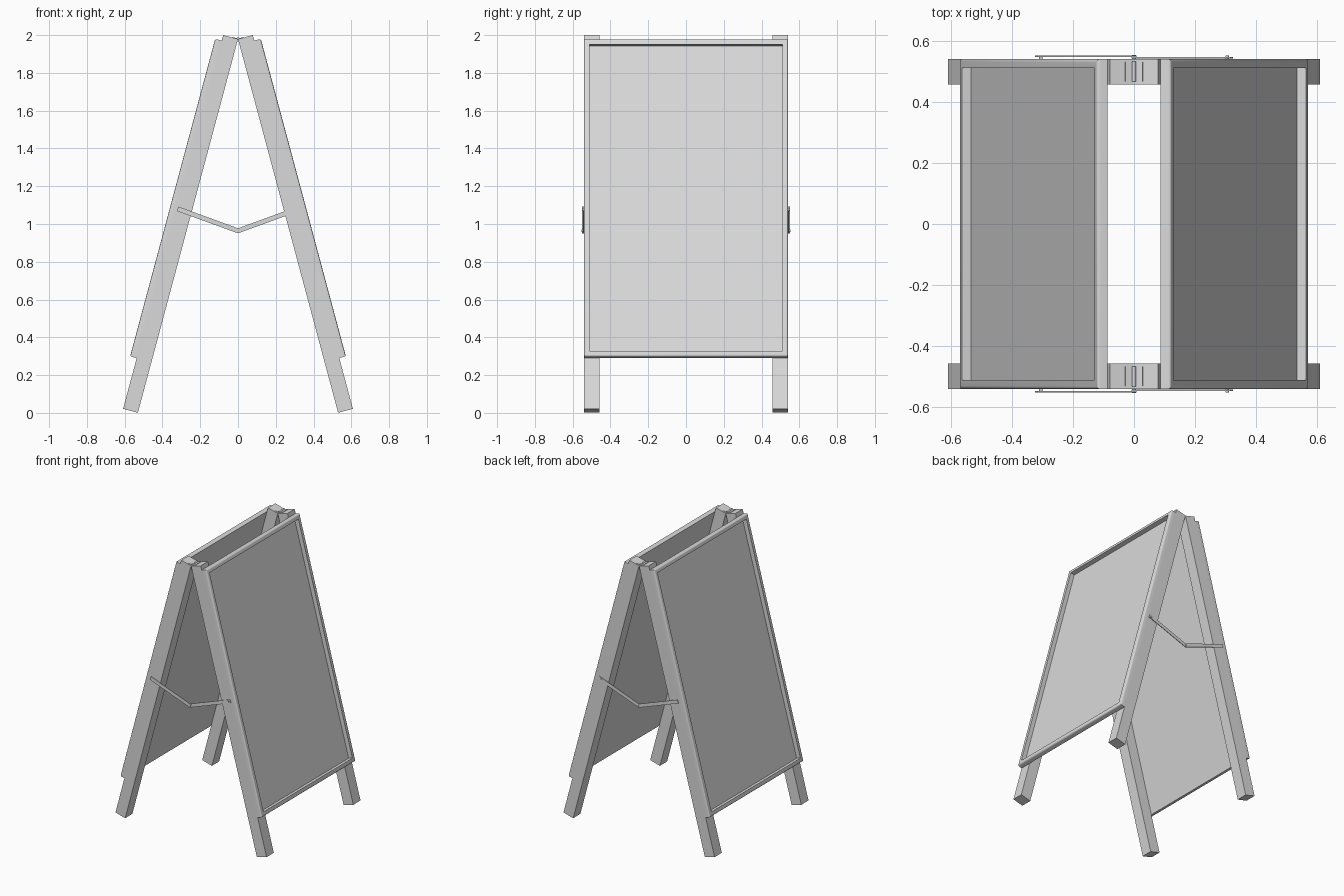
import bpy, bmesh, math
from mathutils import Matrix, Vector

if "Cube" in bpy.data.objects:
    bpy.data.objects.remove(bpy.data.objects["Cube"])

gray = bpy.data.materials.new("light_gray")
gray.use_nodes = True
gray.diffuse_color = (0.7, 0.7, 0.7, 1)
gray.node_tree.nodes["Principled BSDF"].inputs["Base Color"].default_value = (0.7, 0.7, 0.7, 1)

TILT = math.radians(15)
APEX = 1.979      # height where the two leaves meet
HALF = 0.54       # half width of the board
LEG_T = 0.081     # leg thickness
FACE_T = 0.117    # outer face of the frame
TOP, BOTTOM, RAIL = 0.03, 1.77, 0.042


def leaf_point(side, p):
    """Leaf space (outward, across, down the leg) to world space."""
    t, y, s = p
    x = s * math.sin(TILT) + t * math.cos(TILT)
    z = APEX - s * math.cos(TILT) + t * math.sin(TILT)
    return Vector((side * x, y, z))


def finish(bm, name, smooth=False):
    bmesh.ops.recalc_face_normals(bm, faces=bm.faces)
    mesh = bpy.data.meshes.new(name)
    bm.to_mesh(mesh)
    bm.free()
    mesh.materials.append(gray)
    obj = bpy.data.objects.new(name, mesh)
    bpy.context.collection.objects.link(obj)
    if smooth:
        bpy.ops.object.select_all(action="DESELECT")
        obj.select_set(True)
        bpy.context.view_layer.objects.active = obj
        bpy.ops.object.shade_smooth_by_angle(angle=math.radians(35))
    return obj


def box_mesh(lo, hi):
    bm = bmesh.new()
    bmesh.ops.create_cube(bm, size=1)
    lo, hi = Vector(lo), Vector(hi)
    for v in bm.verts:
        v.co = (lo + hi) / 2 + v.co * Matrix.Diagonal(hi - lo)
    return bm


def leaf_box(name, side, lo, hi):
    bm = box_mesh(lo, hi)
    for v in bm.verts:
        v.co = leaf_point(side, v.co)
    return finish(bm, name)


def frame(name, side):
    """Open rectangular frame with a rounded outer rim."""
    bm = box_mesh((LEG_T, -HALF, TOP), (FACE_T, HALF, BOTTOM))
    bm.normal_update()
    ends = [f for f in bm.faces if abs(f.normal.x) > 0.9]
    rim = [e for f in ends if f.normal.x > 0 for e in f.edges]
    bmesh.ops.inset_individual(bm, faces=ends, thickness=RAIL)
    loops = [e for f in ends for e in f.edges]
    bmesh.ops.delete(bm, geom=ends, context="FACES_ONLY")
    bmesh.ops.bridge_loops(bm, edges=loops)
    bmesh.ops.bevel(bm, geom=rim, offset=0.01, segments=4, profile=0.5, affect="EDGES")
    for v in bm.verts:
        v.co = leaf_point(side, v.co)
    return finish(bm, name, smooth=True)


def cylinder(name, radius, depth, centre):
    bm = bmesh.new()
    bmesh.ops.create_cone(bm, cap_ends=True, segments=16, radius1=radius, radius2=radius,
                          depth=depth, matrix=Matrix.Translation(centre) @ Matrix.Rotation(math.pi / 2, 4, "X"))
    return finish(bm, name, smooth=True)


# Box corners need per-axis scaling rather than a matrix product
def box_mesh(lo, hi):
    bm = bmesh.new()
    bmesh.ops.create_cube(bm, size=1)
    for v in bm.verts:
        v.co = Vector([(a + b) / 2 + c * (b - a) for a, b, c in zip(lo, hi, v.co)])
    return bm


# Two tilted leaves: legs, frame, board and hinge plates
for side, label in ((1, "left"), (-1, "right")):
    frame(label + "_frame", side)
    edge = HALF - RAIL / 2
    leaf_box(label + "_board", side, (LEG_T, -edge, TOP + RAIL / 2), (LEG_T + 0.005, edge, BOTTOM - RAIL / 2))
    for end, where in ((-1, "front"), (1, "back")):
        y0, y1 = sorted((end * 0.457, end * HALF))
        leaf_box(f"{label}_{where}_leg", side, (0, y0, 0), (LEG_T, y1, 2.048))
        leaf_box(f"{label}_{where}_hinge_plate", side, (0.002, y0 + 0.01, -0.003), (0.03, y1 - 0.01, 0))

# Folding braces on the outside of the legs, plus hinge pins
for end, where in ((-1, "front"), (1, "back")):
    for side, label in ((1, "left"), (-1, "right")):
        length, half = 0.34, 0.0125
        layer = HALF + (0.001 if side > 0 else 0.006)
        bm = box_mesh((-0.004, layer, -half), (length, layer + 0.005, half))
        slope = math.radians(20)
        for v in bm.verts:
            x, y, z = v.co
            v.co = (side * (x * math.cos(slope) - z * math.sin(slope)), end * y,
                    0.964 + x * math.sin(slope) + z * math.cos(slope))
        finish(bm, f"{label}_{where}_brace")
        # rivet holding the brace to the leg
        cylinder(f"{label}_{where}_rivet", 0.006, 0.012, (side * 0.305, end * (HALF + 0.005), 1.075))
    cylinder(where + "_brace_pivot", 0.006, 0.014, (0, end * (HALF + 0.006), 0.964))
    cylinder(where + "_hinge_pin", 0.006, 0.065, (0, end * 0.4985, APEX + 0.004))
